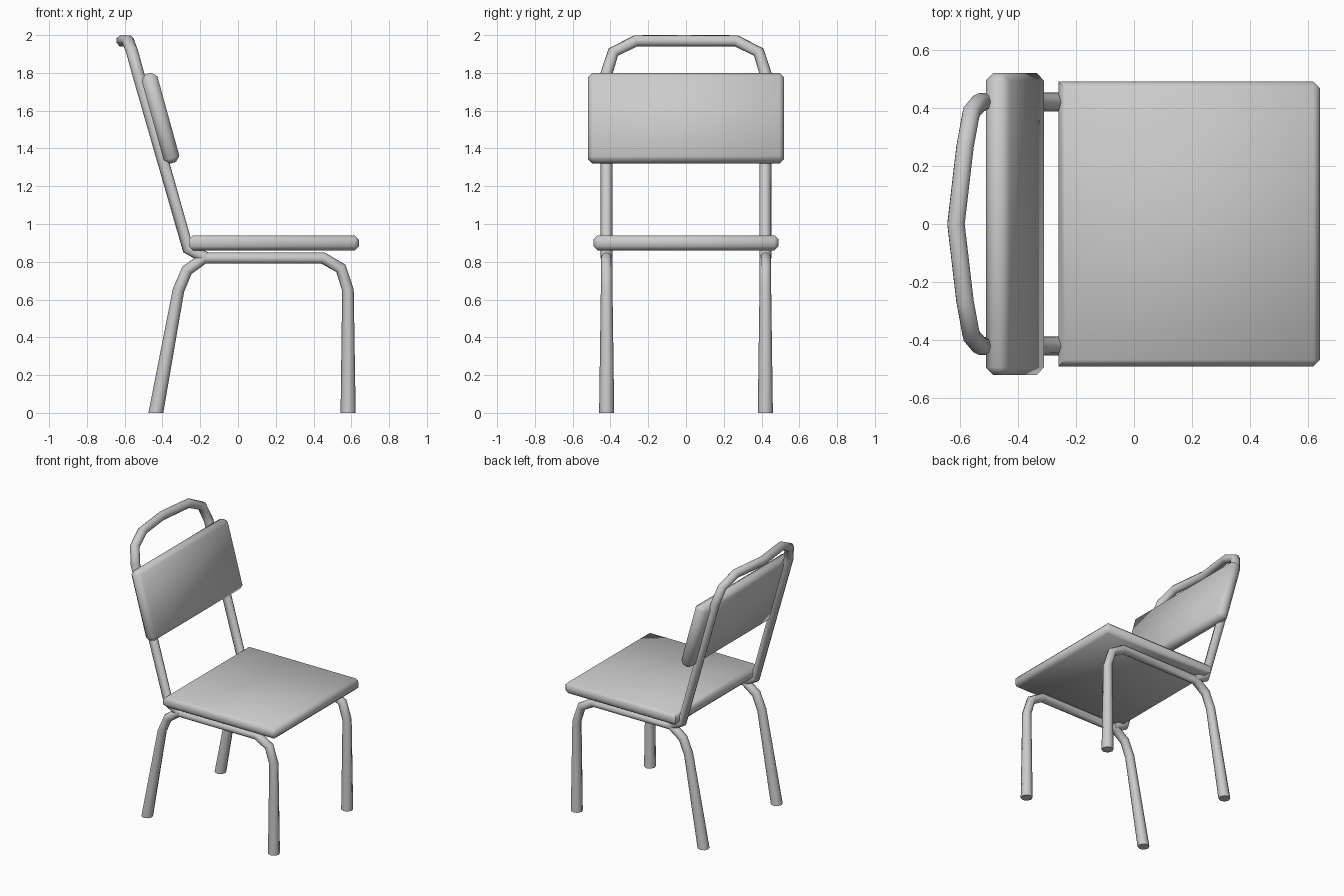
import bpy, bmesh, math
from mathutils import Matrix

if "Cube" in bpy.data.objects:
    bpy.data.objects.remove(bpy.data.objects["Cube"])


def finish(name, bm, loc=(0, 0, 0), tilt=0, angle=50):
    bmesh.ops.recalc_face_normals(bm, faces=bm.faces)
    me = bpy.data.meshes.new(name)
    bm.to_mesh(me)
    bm.free()
    ob = bpy.data.objects.new(name, me)
    bpy.context.collection.objects.link(ob)
    ob.location = loc
    ob.rotation_euler = (0, tilt, 0)
    bpy.ops.object.select_all(action='DESELECT')
    ob.select_set(True)
    bpy.context.view_layer.objects.active = ob
    bpy.ops.object.shade_smooth_by_angle(angle=math.radians(angle))
    return ob


def slab(name, size, loc, chamfer, tilt=0, square_back=False):
    bm = bmesh.new()
    bmesh.ops.create_cube(bm, size=1, matrix=Matrix.Diagonal((*size, 1)))

    def keep(e):
        a, b = (v.co for v in e.verts)
        return not (square_back and a.x < 0 and b.x < 0 and abs(a.y - b.y) < 1e-4
                    and abs(a.z - b.z) > 1e-4)
    bmesh.ops.bevel(bm, geom=[e for e in bm.edges if keep(e)], offset=chamfer,
                    segments=1, affect='EDGES')
    return finish(name, bm, loc, tilt)


def tube(name, pts):
    # points are (x, y, z, radius); eight-sided pipe
    cu = bpy.data.curves.new(name + "_path", 'CURVE')
    cu.dimensions = '3D'
    cu.bevel_depth = 1.0
    cu.bevel_resolution = 2
    cu.use_fill_caps = True
    sp = cu.splines.new('POLY')
    sp.points.add(len(pts) - 1)
    for p, (x, y, z, r) in zip(sp.points, pts):
        p.co = (x, y, z, 1)
        p.radius = r
    tmp = bpy.data.objects.new(name + "_path", cu)
    bpy.context.collection.objects.link(tmp)
    dg = bpy.context.evaluated_depsgraph_get()
    me = bpy.data.meshes.new_from_object(tmp.evaluated_get(dg))
    bpy.data.objects.remove(tmp)
    bm = bmesh.new()
    bm.from_mesh(me)
    bpy.data.meshes.remove(me)
    bmesh.ops.remove_doubles(bm, verts=bm.verts, dist=1e-4)
    # feet cut flat on the floor
    for v in bm.verts:
        if v.co.z < 0.08:
            v.co.z = 0
    return finish(name, bm)


# seat and tilted back pad
slab("seat", (0.90, 0.98, 0.08), (0.19, 0, 0.90), 0.022, square_back=True)
slab("back_pad", (0.086, 1.04, 0.49), (-0.41, 0, 1.56), 0.026, tilt=-0.27)

# side frames: rear leg, seat rail and front leg in one bent tube
side = [(-0.435, 0.0, 0.040), (-0.315, 0.65, 0.031), (-0.27, 0.755, 0.031),
        (-0.18, 0.82, 0.031), (0.45, 0.82, 0.031), (0.545, 0.765, 0.031),
        (0.582, 0.65, 0.031), (0.583, 0.0, 0.040)]
for label, s in (("left", 1), ("right", -1)):
    tube(label + "_leg_frame", [(x, 0.42 * s, z, r) for x, z, r in side])

# back hoop: two posts joined by a bowed top rail
half = [(-0.17, 0.42, 0.82), (-0.265, 0.42, 0.87), (-0.53, 0.42, 1.80),
        (-0.56, 0.385, 1.91), (-0.582, 0.265, 1.97)]
hoop = half + [(-0.613, 0, 1.97)] + [(x, -y, z) for x, y, z in reversed(half)]
tube("back_hoop", [(*p, 0.032) for p in hoop])
